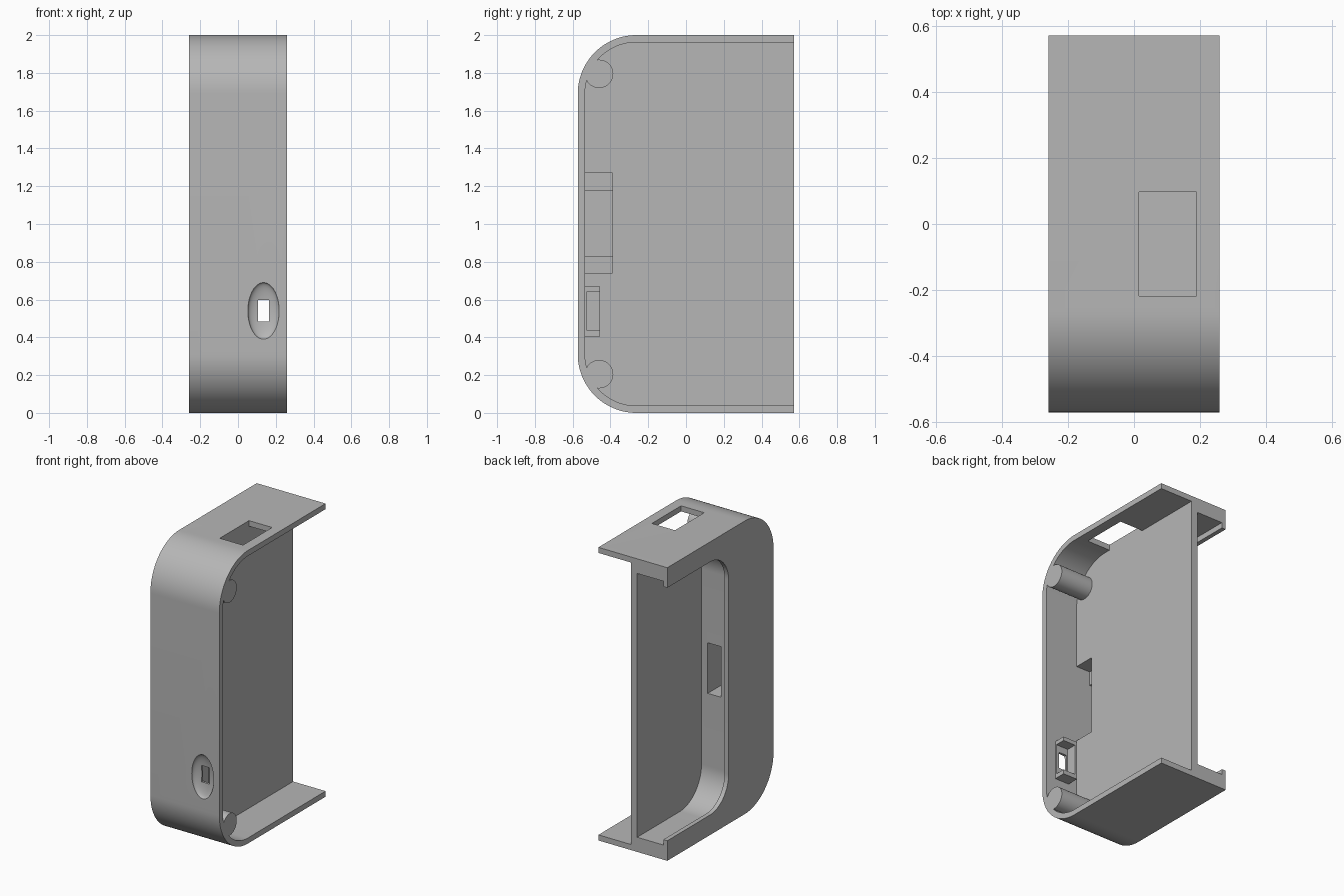
import bpy
import bmesh
from math import sin, cos, pi, radians

if "Cube" in bpy.data.objects:
    bpy.data.objects.remove(bpy.data.objects["Cube"], do_unlink=True)

grey = bpy.data.materials.new("plain grey")
grey.use_nodes = True
colour = (0.47, 0.47, 0.47, 1)
grey.diffuse_color = colour
grey.node_tree.nodes["Principled BSDF"].inputs["Base Color"].default_value = colour

W, D, H, WALL = 0.26, 0.573, 2.0, 0.038
PANEL = 0.015


def finish(name, bm):
    bmesh.ops.recalc_face_normals(bm, faces=bm.faces)
    mesh = bpy.data.meshes.new(name)
    bm.to_mesh(mesh)
    bm.free()
    mesh.materials.append(grey)
    obj = bpy.data.objects.new(name, mesh)
    bpy.context.collection.objects.link(obj)
    return obj


def d_block(name, x0, x1, front, back, inset, radius):
    """Side profile with two rounded front corners, extruded along x."""
    steps = 24
    pts = [(back, inset)]
    for i in range(steps + 1):
        a = pi / 2 * i / steps
        pts.append((front + radius * (1 - sin(a)), inset + radius * (1 - cos(a))))
    pts += [(y, H - z) for y, z in reversed(pts)]
    bm = bmesh.new()
    face = bm.faces.new([bm.verts.new((x0, y, z)) for y, z in pts])
    ext = bmesh.ops.extrude_face_region(bm, geom=[face])
    verts = [v for v in ext["geom"] if isinstance(v, bmesh.types.BMVert)]
    bmesh.ops.translate(bm, verts=verts, vec=(x1 - x0, 0, 0))
    return finish(name, bm)


def box(name, x, y, z):
    bm = bmesh.new()
    bmesh.ops.create_cube(bm, size=1)
    for v in bm.verts:
        v.co = [r[0] if c < 0 else r[1] for c, r in zip(v.co, (x, y, z))]
    return finish(name, bm)


def rod(name, x0, x1, y, z, radius):
    bm = bmesh.new()
    bmesh.ops.create_cone(bm, cap_ends=True, segments=40, radius1=radius,
                          radius2=radius, depth=x1 - x0)
    for v in bm.verts:
        v.co = ((x0 + x1) / 2 + v.co.z, y + v.co.x, z + v.co.y)
    return finish(name, bm)


def combine(target, tool, operation="DIFFERENCE"):
    tool.hide_render = True
    mod = target.modifiers.new("cut", "BOOLEAN")
    mod.operation, mod.object, mod.solver = operation, tool, "EXACT"
    bpy.context.view_layer.objects.active = target
    bpy.ops.object.modifier_apply(modifier=mod.name)
    bpy.data.objects.remove(tool, do_unlink=True)


# Shell with a deep pocket on its left side
shell = d_block("shell", -W, W, -D, D, 0, 0.31)
combine(shell, d_block("pocket", PANEL, 0.4, WALL - D, 0.8, WALL, 0.31 - WALL))

# Channel and lipped opening on the other side of the dividing panel
combine(shell, d_block("channel", -0.23, -0.033, -0.12, 0.8, 0.1, 0.235))
combine(shell, d_block("lip_opening", -0.4, -0.22, -0.088, 0.8, 0.137, 0.2))

# Screw bosses standing in the front corners of the pocket
for z in (0.205, H - 0.205):
    combine(shell, rod("boss", 0, W, -0.46, z, 0.075), "UNION")
    combine(shell, rod("screw_hole", 0.03, 0.4, -0.46, z, 0.021))

# Cable slot from the channel through to the pocket
combine(shell, box("chamber", (-0.09, 0.03), (WALL - D, -0.39), (0.74, 1.27)))
combine(shell, box("slot", (-0.18, -0.08), (WALL - D, -0.1), (0.83, 1.175)))

# Window in the top wall
combine(shell, box("top_window", (PANEL, 0.19), (-0.218, 0.097), (1.9, 2.1)))

# Holder for the socket, open on its outer side
PX, PZ = 0.135, 0.54
combine(shell, box("holder", (0.08, 0.187), (-0.55, -0.455), (0.405, 0.67)), "UNION")
combine(shell, box("holder_space", (0.095, 0.25), (-0.525, -0.4), (0.435, 0.643)))

# Oval finger dish and socket hole on the front
bm = bmesh.new()
bmesh.ops.create_uvsphere(bm, u_segments=48, v_segments=24, radius=1)
for v in bm.verts:
    v.co = (PX + 0.083 * v.co.x, -D + 0.035 * v.co.y, PZ + 0.15 * v.co.z)
combine(shell, finish("dish", bm))
combine(shell, box("socket_hole", (0.105, 0.165), (-0.7, -0.5), (0.485, 0.597)))

bpy.ops.object.select_all(action="DESELECT")
shell.select_set(True)
bpy.context.view_layer.objects.active = shell
bpy.ops.object.shade_smooth_by_angle(angle=radians(25))
